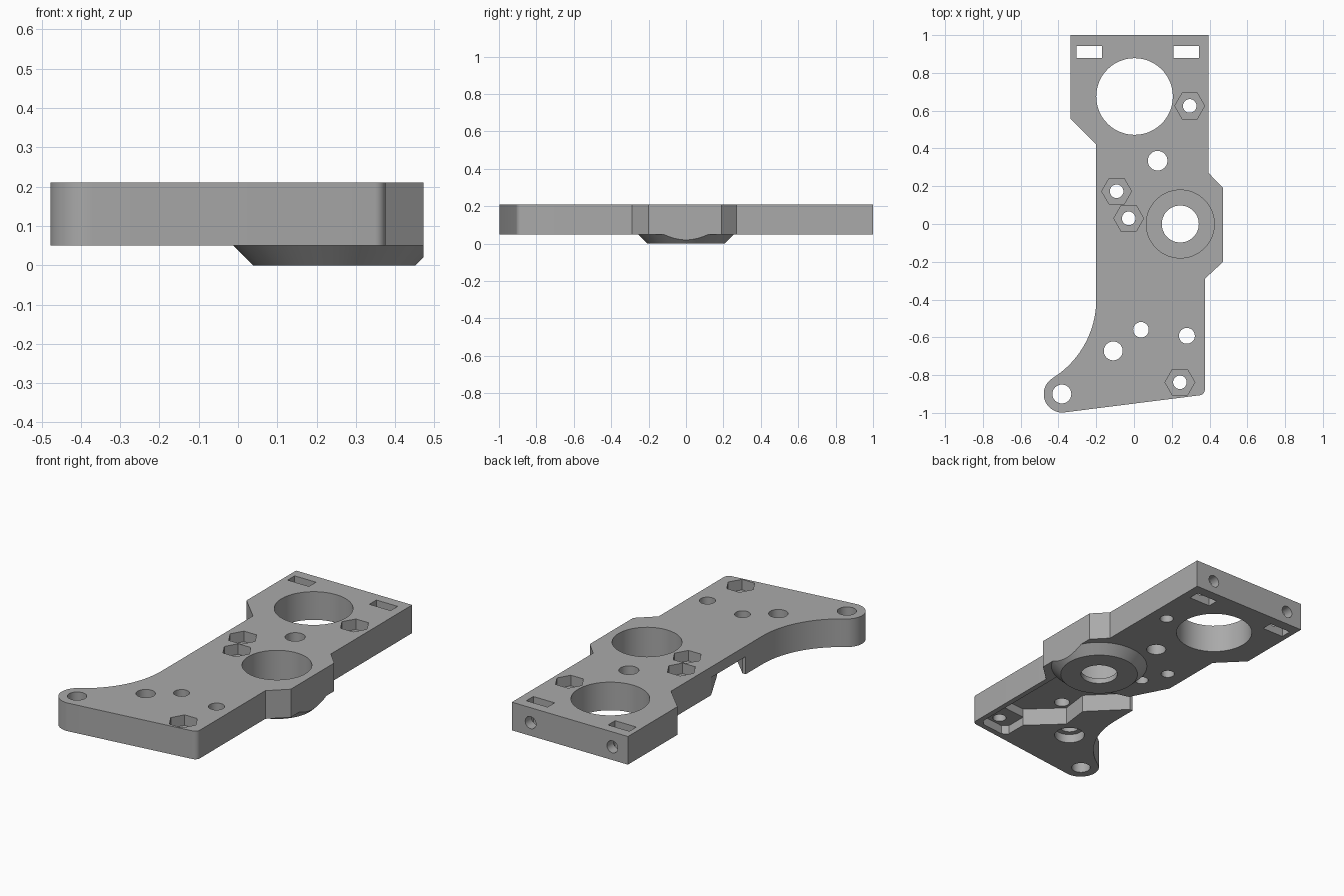
import bpy, bmesh
from math import cos, sin, radians, pi

cube = bpy.data.objects.get("Cube")
if cube:
    bpy.data.objects.remove(cube, do_unlink=True)

TOP, BASE = 0.21, 0.05

grey = bpy.data.materials.new("plain_grey")
grey.use_nodes = True
colour = (0.4, 0.4, 0.4, 1)
grey.diffuse_color = colour
grey.node_tree.nodes["Principled BSDF"].inputs["Base Color"].default_value = colour


def arc(cx, cy, r, start, end, steps):
    angles = [radians(start + (end - start) * i / steps) for i in range(steps + 1)]
    return [(cx + r * cos(a), cy + r * sin(a)) for a in angles]


def loft(name, rings):
    """Solid through a stack of rings, each an (outline, height) pair."""
    bm = bmesh.new()
    layers = [[bm.verts.new((x, y, z)) for x, y in pts] for pts, z in rings]
    bm.faces.new(layers[0])
    bm.faces.new(layers[-1])
    for low, high in zip(layers, layers[1:]):
        for i in range(len(low)):
            j = (i + 1) % len(low)
            bm.faces.new((low[i], low[j], high[j], high[i]))
    bmesh.ops.recalc_face_normals(bm, faces=bm.faces)
    mesh = bpy.data.meshes.new(name)
    bm.to_mesh(mesh)
    bm.free()
    mesh.materials.append(grey)
    ob = bpy.data.objects.new(name, mesh)
    bpy.context.collection.objects.link(ob)
    return ob


def prism(name, pts, low, high):
    return loft(name, [(pts, low), (pts, high)])


def disc(x, y, r, sides=48):
    return arc(x, y, r, 0, 360 - 360 / sides, sides - 1)


def box(x0, x1, y0, y1):
    return [(x0, y0), (x1, y0), (x1, y1), (x0, y1)]


def combine(target, tool, operation="DIFFERENCE"):
    tool.hide_render = True
    mod = target.modifiers.new("combine", "BOOLEAN")
    mod.object, mod.operation, mod.solver = tool, operation, "EXACT"
    bpy.context.view_layer.update()
    result = bpy.data.meshes.new_from_object(
        target.evaluated_get(bpy.context.evaluated_depsgraph_get()))
    target.modifiers.clear()
    target.data = result
    bpy.data.objects.remove(tool, do_unlink=True)


# Plate outline, counter-clockwise from the back right corner
outline = [(-0.2, 0.42), *arc(-0.69, -0.4, 0.49, 0, -58, 20),
           *arc(-0.38, -0.9, 0.098, 122, 277, 20),
           *arc(0.345, -0.877, 0.03, 277, 360, 8),
           (0.375, -0.29), (0.472, -0.2), (0.472, 0.19), (0.395, 0.27),
           (0.395, 1), (-0.335, 1), (-0.335, 0.555)]
plate = prism("mounting_plate", outline, BASE, TOP)

# Underside channel, open on the left edge, and the shallower corner pocket
channel = [(-0.3, 0.06), (-0.2, 0.06), (-0.09, -0.15), (0.06, -0.19), (0.345, -0.19),
           (0.345, -0.73), (0.15, -0.75), (-0.02, -0.59), (0, -0.43), (-0.18, -0.25),
           (-0.3, -0.25)]
combine(plate, prism("channel", channel, 0, 0.15))
corner = [(0.15, -0.72), (0.15, -0.87), (0.18, -0.895), (0.32, -0.88),
          (0.345, -0.85), (0.345, -0.72)]
combine(plate, prism("corner_pocket", corner, 0, 0.10))

# Tapered bearing boss, trimmed flush with the side
BX = 0.245
boss = loft("boss", [(disc(BX, 0, 0.207, 64), 0), (disc(BX, 0, 0.257, 64), BASE),
                     (disc(BX, 0, 0.257, 64), 0.18)])
combine(boss, prism("trim", box(0.472, 0.7, -0.5, 0.5), -0.1, 0.4))
combine(plate, boss, "UNION")
combine(plate, prism("bearing_seat", disc(BX, 0, 0.18, 64), 0.03, 0.3))
combine(plate, prism("bearing_bore", disc(BX, 0, 0.098), -0.1, 0.3))

# Plain through holes
for x, y, r in [(0.003, 0.675, 0.203), (0.125, 0.335, 0.052), (0.037, -0.56, 0.041),
                (0.28, -0.592, 0.042), (-0.11, -0.672, 0.05), (-0.382, -0.9, 0.05)]:
    combine(plate, prism("hole", disc(x, y, r), -0.1, 0.3))
combine(plate, prism("counterbore", disc(-0.11, -0.672, 0.08), 0, 0.10))

# Screw holes with hexagonal nut pockets on top
for x, y in [(0.295, 0.625), (-0.092, 0.173), (-0.028, 0.03), (0.243, -0.838)]:
    combine(plate, prism("screw_hole", disc(x, y, 0.036, 32), -0.1, 0.3))
    combine(plate, prism("nut_pocket", disc(x, y, 0.079, 6), 0.15, 0.3))

# Nut slots and the screw holes entering from the back edge
for x in (-0.237, 0.277):
    combine(plate, prism("nut_slot", box(x - 0.067, x + 0.067, 0.88, 0.943), -0.1, 0.3))
    drill = prism("back_screw_hole", disc(0, 0, 0.034, 32), 0, 0.4)
    drill.rotation_euler.x = -pi / 2
    drill.location = (x, 0.8, 0.125)
    combine(plate, drill)

# Smooth the round walls, keep the machined edges sharp
bpy.ops.object.select_all(action="DESELECT")
plate.select_set(True)
bpy.context.view_layer.objects.active = plate
bpy.ops.object.shade_smooth_by_angle(angle=radians(25))
